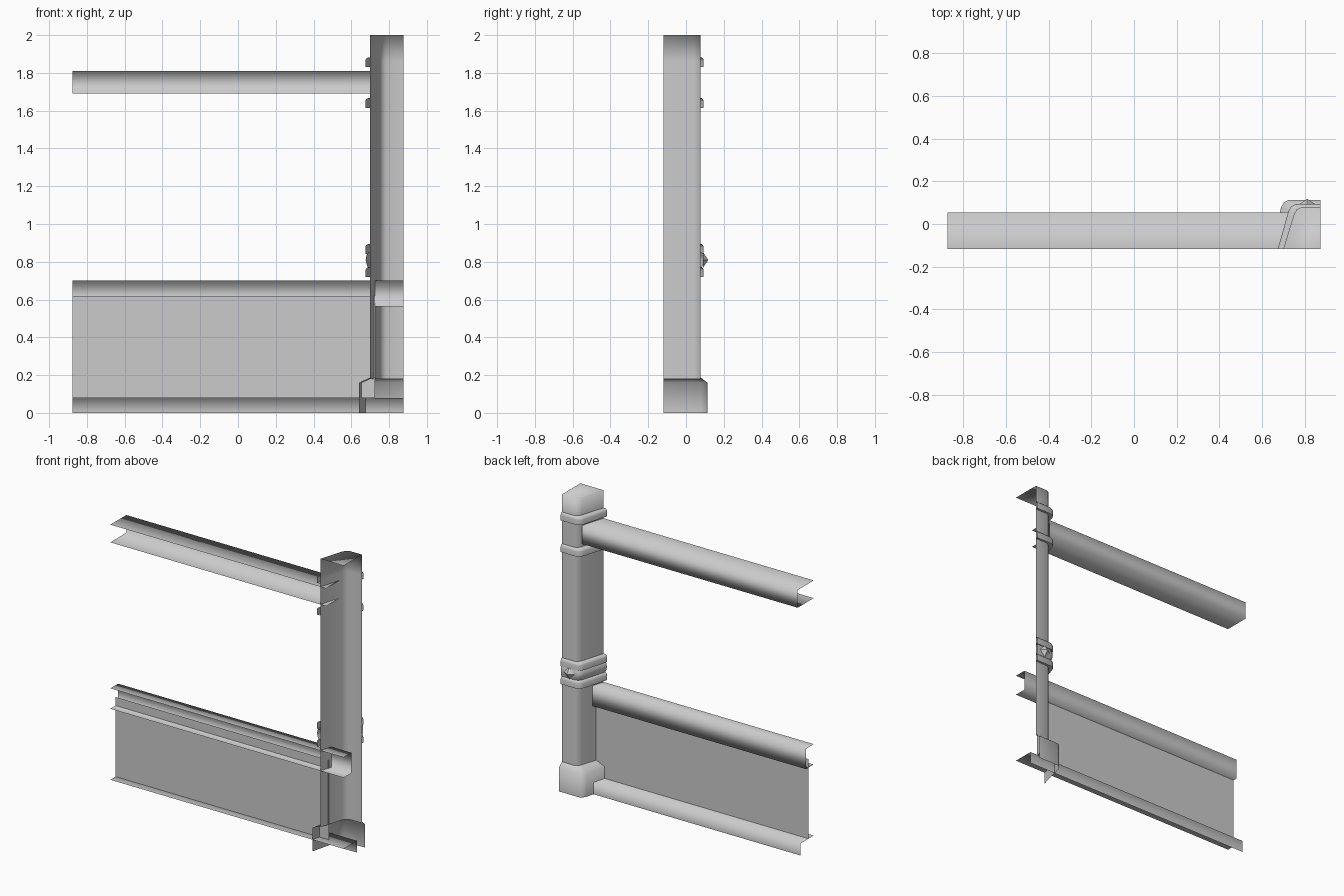
import bpy
from math import pi, sin

if "Cube" in bpy.data.objects:
    bpy.data.objects.remove(bpy.data.objects["Cube"])

FRONT, SIDE = -0.118, 0.875   # open cut planes of the shell

def make(name, verts, faces, smooth=True):
    me = bpy.data.meshes.new(name)
    me.from_pydata(verts, [], faces)
    me.polygons.foreach_set("use_smooth", [smooth] * len(me.polygons))
    ob = bpy.data.objects.new(name, me)
    bpy.context.collection.objects.link(ob)
    return ob

def plan(d):
    """Plan outline of the quarter post, pushed outwards by d."""
    k = 0.58 * d
    return [(0.70 - d, FRONT), (0.75 - d, 0.045 + k), (0.763 - d, 0.067 + k),
            (0.785 - d, 0.078 + k), (SIDE, 0.078 + k)]

def loft(name, rows, cap=False):
    """Stack plan outlines at (offset, height) rows."""
    n = len(plan(0))
    verts = [(x, y, z) for d, z in rows for x, y in plan(d)]
    faces = [(r * n + i + 1, r * n + i, (r + 1) * n + i, (r + 1) * n + i + 1)
             for r in range(len(rows) - 1) for i in range(n - 1)]
    if cap:
        last = (len(rows) - 1) * n
        verts.append((SIDE, FRONT, rows[-1][1]))
        faces.append((len(verts) - 1,) + tuple(range(last + n - 1, last - 1, -1)))
    return make(name, verts, faces)

def rail(name, section, x1):
    """Run an open (y, z) section along x from the left end."""
    n = len(section)
    verts = [(x, y, z) for x in (-SIDE, x1) for y, z in section]
    faces = [(i, i + 1, n + i + 1, n + i) for i in range(n - 1)]
    return make(name, verts, faces)

# Post shaft and flared foot
loft("post_shaft", [(0, 0.18), (0, 0.72), (0, 0.89), (0, 1.64), (0, 1.86), (0, 2.0)], cap=True)
loft("post_foot", [(0.06, 0), (0.06, 0.16), (0, 0.187)])

# Moulded rings with a square lower edge and rounded upper edge
for name, z in (("ring_lower", 0.72), ("ring_middle", 0.842),
                ("ring_upper", 1.615), ("ring_top", 1.83)):
    ob = loft(name, [(0, z), (0.026, z), (0.026, z + 0.034), (0.022, z + 0.045),
                     (0.012, z + 0.051), (0, z + 0.051)])
    ob.data.set_sharp_from_angle(angle=pi / 3)

# Bulging band between the two lower rings
loft("post_band", [(0.012 + 0.012 * sin(pi * i / 6), 0.77 + 0.08 * i / 6) for i in range(7)])

# Diamond stud on the band
cx, cz, r = 0.812, 0.81, 0.042
make("diamond_stud",
     [(cx - r, 0.09, cz), (cx, 0.09, cz - r), (cx + r, 0.09, cz), (cx, 0.09, cz + r),
      (cx, 0.118, cz)],
     [(i, (i + 1) % 4, 4) for i in range(4)], smooth=False)

# Rails, open towards the front
rail("handrail", [(FRONT, 1.69), (0.053, 1.69), (0.053, 1.81), (FRONT, 1.81)], 0.743)
rail("panel_top_rail", [(FRONT, 0.562), (-0.035, 0.562), (-0.035, 0.70), (FRONT, 0.70)], SIDE)
rail("panel_bottom_rail", [(0.025, 0), (0.025, 0.08), (FRONT, 0.08)], SIDE)

# Flat infill panel
rail("infill_panel", [(-0.062, 0.08), (-0.062, 0.62)], 0.725)
